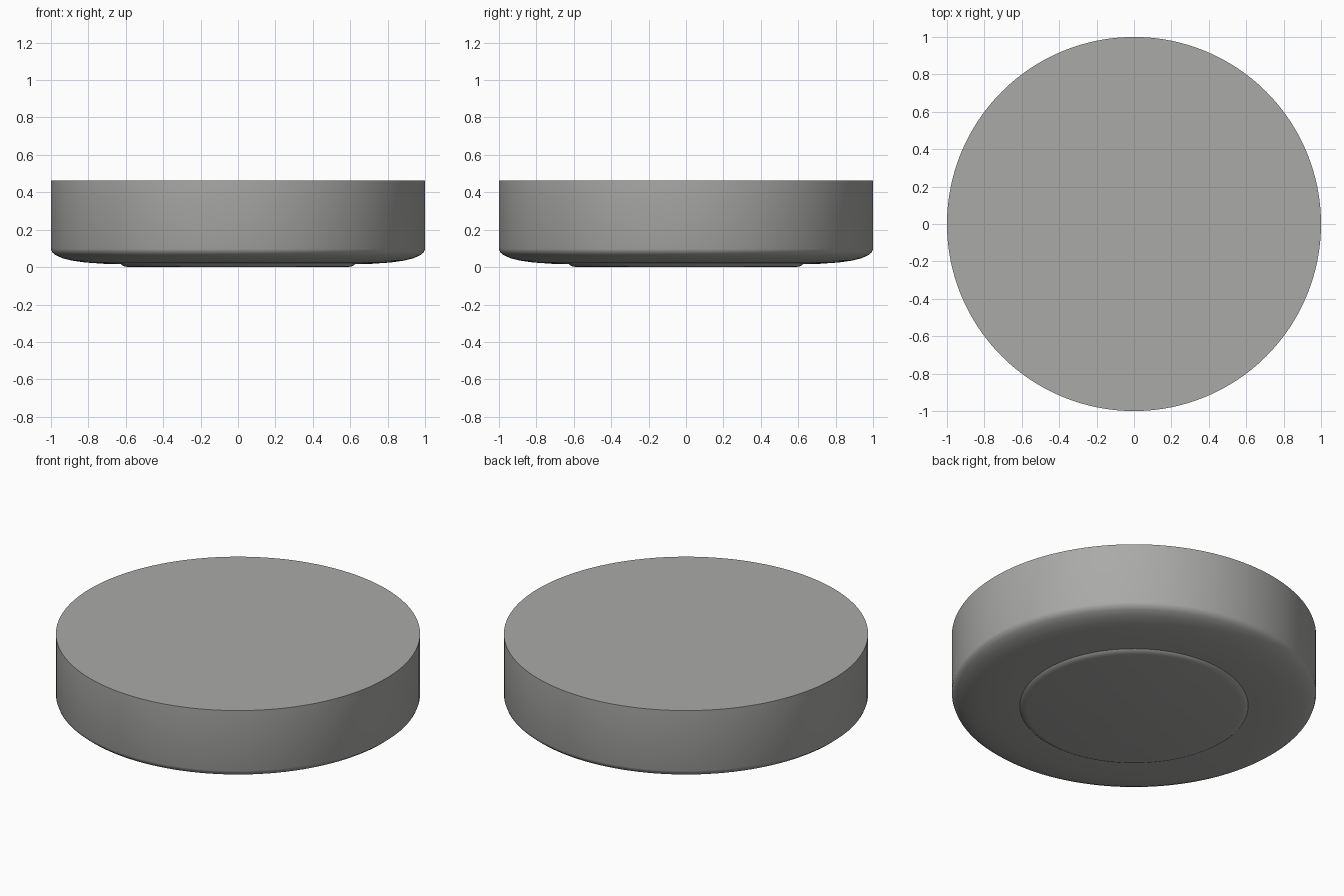
import bpy, bmesh, math

if "Cube" in bpy.data.objects:
    bpy.data.objects.remove(bpy.data.objects["Cube"])

SEGMENTS = 128

grey = bpy.data.materials.new("warm_grey")
grey.diffuse_color = (0.40, 0.40, 0.39, 1)
grey.use_nodes = True
grey.node_tree.nodes["Principled BSDF"].inputs["Base Color"].default_value = grey.diffuse_color


def lathe(name, profile):
    """Spin a (radius, height) profile around z; ends on the axis."""
    bm = bmesh.new()
    verts = [bm.verts.new((r, 0, z)) for r, z in profile]
    edges = [bm.edges.new(pair) for pair in zip(verts, verts[1:])]
    bmesh.ops.spin(bm, geom=verts + edges, cent=(0, 0, 0), axis=(0, 0, 1),
                   angle=2 * math.pi, steps=SEGMENTS)
    bmesh.ops.remove_doubles(bm, verts=bm.verts, dist=1e-5)
    bmesh.ops.recalc_face_normals(bm, faces=bm.faces)
    mesh = bpy.data.meshes.new(name)
    bm.to_mesh(mesh)
    bm.free()
    mesh.materials.append(grey)
    obj = bpy.data.objects.new(name, mesh)
    bpy.context.collection.objects.link(obj)
    bpy.context.view_layer.objects.active = obj
    obj.select_set(True)
    bpy.ops.object.shade_smooth_by_angle(angle=math.radians(35))
    obj.select_set(False)
    return obj


# Round body with softened lower edge, and a shallow raised foot underneath
lathe("round_body", [
    (0, 0), (0.585, 0), (0.607, 0.004), (0.62, 0.010), (0.627, 0.016),
    (0.72, 0.018), (0.82, 0.025), (0.89, 0.035), (0.94, 0.048),
    (0.975, 0.064), (0.994, 0.08), (1, 0.097), (1, 0.463), (0, 0.463),
])
